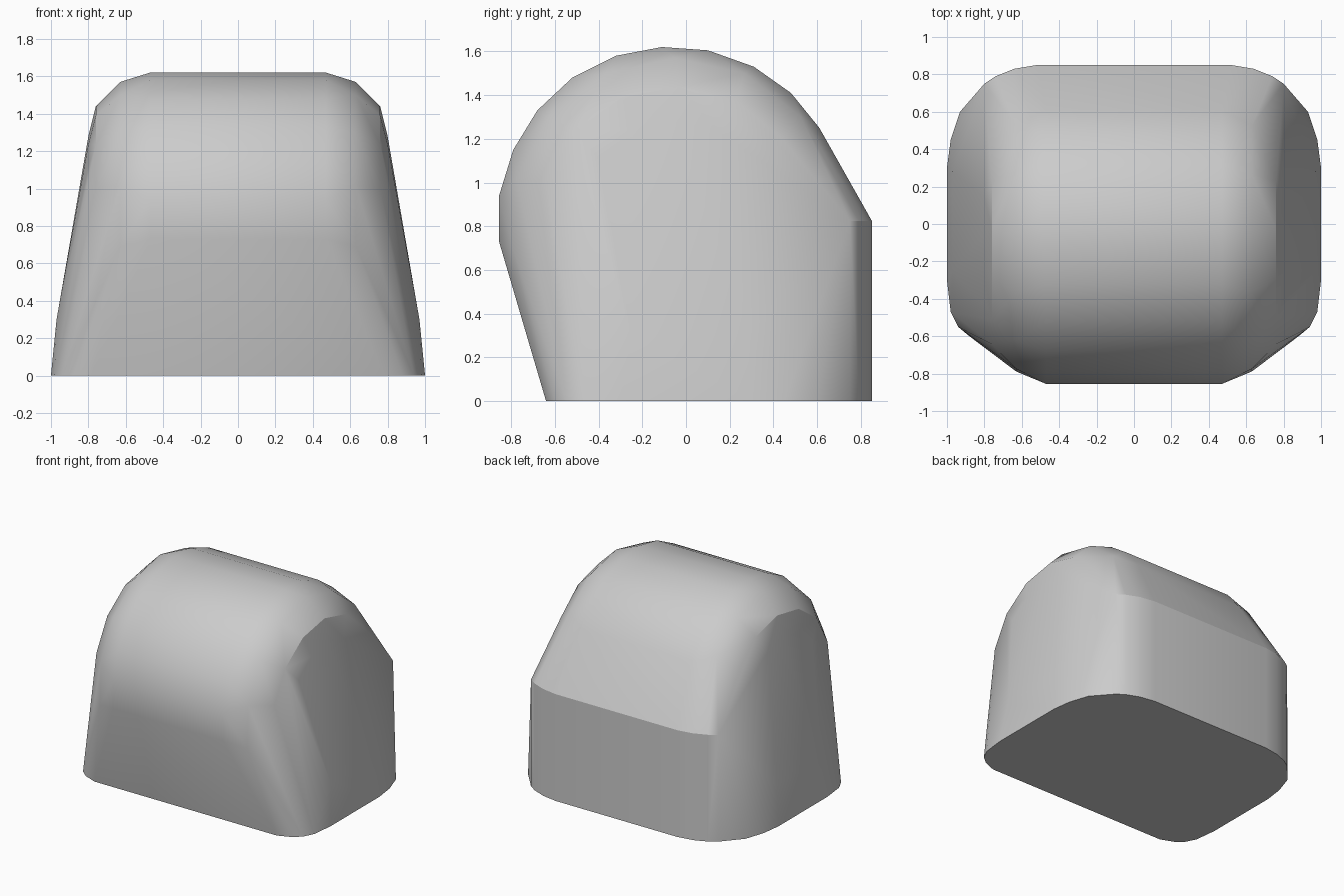
import bpy, bmesh
from math import cos, sin, radians

cube = bpy.data.objects.get("Cube")
if cube:
    bpy.data.objects.remove(cube, do_unlink=True)

CENTRE_Y, CENTRE_Z = -0.05, 0.82

# Side profile of the rounded middle section (y, z)
profile = [(-0.64, 0), (-0.79, 0.52), (-0.855, 0.73), (-0.855, 0.94),
           (-0.79, 1.15), (-0.68, 1.33), (-0.52, 1.48), (-0.32, 1.58),
           (-0.11, 1.62), (0.10, 1.605), (0.31, 1.53), (0.48, 1.41),
           (0.61, 1.25), (0.85, 0.825), (0.85, 0)]

# Half of the base outline (x, y)
front_corner = [(0.78, -0.64), (0.88, -0.6), (0.94, -0.55), (0.98, -0.47), (1, -0.3)]
side = [(1, 0.3), (0.98, 0.45), (0.93, 0.6)]
back_corner = [(0.8, 0.75), (0.74, 0.79), (0.64, 0.83), (0.52, 0.85)]


def ring(x, radius, start, step):
    """Arc of points closing in the rounded end of the body."""
    return [(x, CENTRE_Y + radius * cos(radians(a)), CENTRE_Z + radius * sin(radians(a)))
            for a in range(start, 200, step)]


points = [(0.47, y, z) for y, z in profile]
points += ring(0.63, 0.75, 40, 25)
points += ring(0.76, 0.62, 38, 25)
points += ring(0.8, 0.46, 40, 25)
points += [(x, y, 0) for x, y in front_corner + side + back_corner]
points += [(x, y, 0.825) for x, y in back_corner]        # upright back corners
points += [(0.97, y, 0.3) for y in (-0.25, 0, 0.28)]     # slight bulge of the side walls

# Body: mirrored points wrapped in one convex shell
bm = bmesh.new()
for sx in (1, -1):
    for x, y, z in points:
        bm.verts.new((sx * x, y, z))
hull = bmesh.ops.convex_hull(bm, input=bm.verts[:])
loose = {g for g in hull["geom_interior"] + hull["geom_unused"]
         if isinstance(g, bmesh.types.BMVert)}
bmesh.ops.delete(bm, geom=list(loose), context='VERTS')
bmesh.ops.dissolve_limit(bm, angle_limit=radians(0.5), verts=bm.verts[:], edges=bm.edges[:])
bmesh.ops.recalc_face_normals(bm, faces=bm.faces[:])

mesh = bpy.data.meshes.new("rounded_body")
bm.to_mesh(mesh)
bm.free()
body = bpy.data.objects.new("rounded_body", mesh)
bpy.context.collection.objects.link(body)

# Plain grey finish
grey = bpy.data.materials.new("light_grey")
grey.use_nodes = True
colour = (0.6, 0.6, 0.6, 1)
grey.diffuse_color = colour
grey.node_tree.nodes["Principled BSDF"].inputs["Base Color"].default_value = colour
mesh.materials.append(grey)

# Smooth barrel, crisp base and back corner edges
bpy.ops.object.select_all(action='DESELECT')
body.select_set(True)
bpy.context.view_layer.objects.active = body
bpy.ops.object.shade_smooth_by_angle(angle=radians(28))
